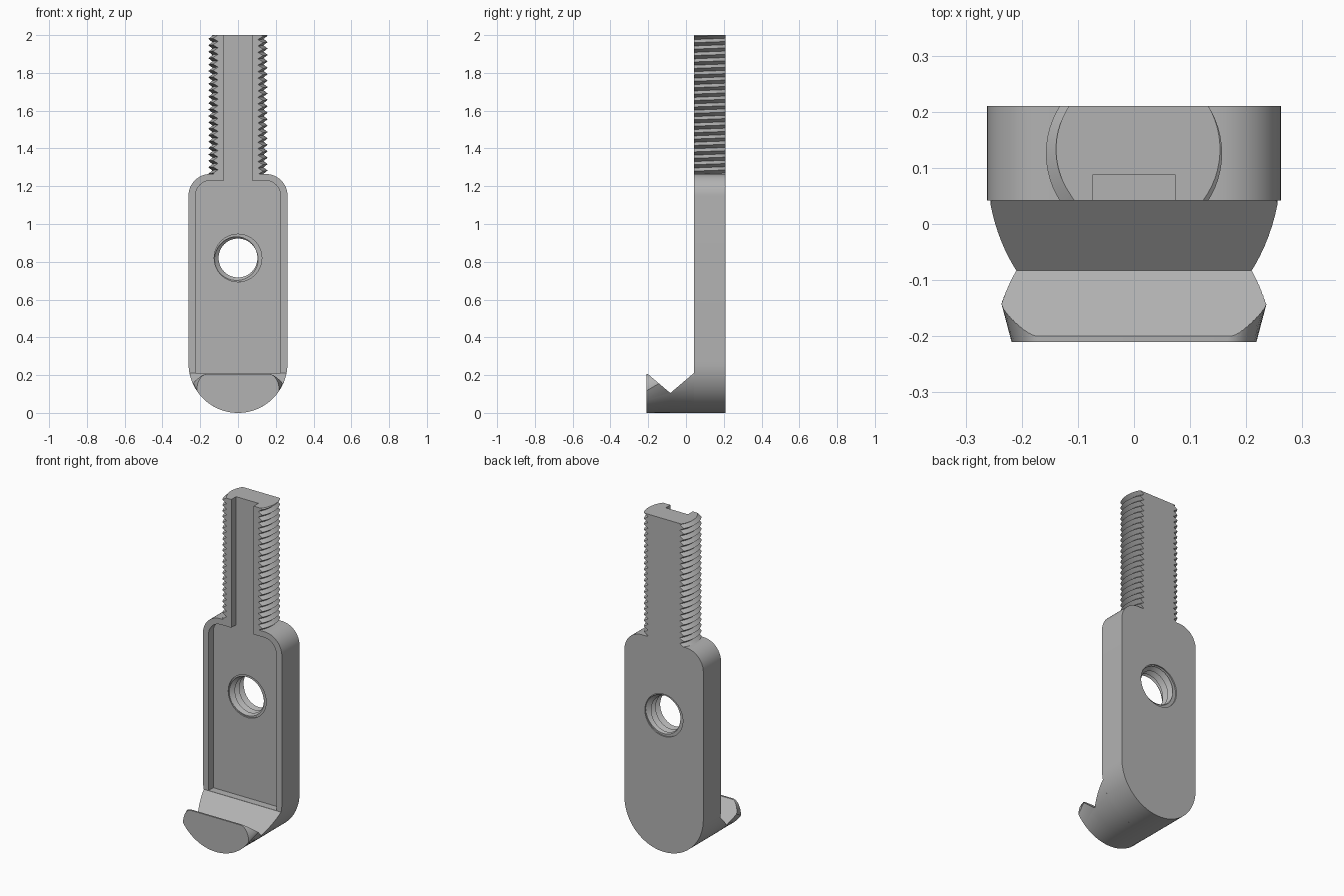
import bpy, bmesh, math
from mathutils import Matrix, Vector

if "Cube" in bpy.data.objects:
    bpy.data.objects.remove(bpy.data.objects["Cube"])

FRONT, BACK, FLOOR = 0.042, 0.21, 0.087   # plate front, plate back, pocket floor
R = 0.262                                 # half width and bottom radius
HOLE_Z = 0.82

steel = bpy.data.materials.new("grey_steel")
steel.use_nodes = True
GREY = (0.45, 0.45, 0.45, 1)
steel.diffuse_color = GREY
steel.node_tree.nodes["Principled BSDF"].inputs["Base Color"].default_value = GREY


def finish(bm, name):
    bmesh.ops.recalc_face_normals(bm, faces=bm.faces)
    mesh = bpy.data.meshes.new(name)
    bm.to_mesh(mesh)
    bm.free()
    mesh.materials.append(steel)
    ob = bpy.data.objects.new(name, mesh)
    bpy.context.collection.objects.link(ob)
    return ob


def loft(name, rings):
    """Closed solid through rings of equal point count."""
    bm = bmesh.new()
    loops = [[bm.verts.new(p) for p in ring] for ring in rings]
    n = len(loops[0])
    for a, b in zip(loops, loops[1:]):
        for i in range(n):
            j = (i + 1) % n
            bm.faces.new((a[i], a[j], b[j], b[i]))
    bm.faces.new(loops[0])
    bm.faces.new(loops[-1])
    return finish(bm, name)


def at_y(outline, y):
    return [(x, y, z) for x, z in outline]


def box(name, lo, hi):
    corners = [(lo[0], lo[2]), (hi[0], lo[2]), (hi[0], hi[2]), (lo[0], hi[2])]
    return loft(name, [at_y(corners, lo[1]), at_y(corners, hi[1])])


def arc(cx, cz, rx, rz, a0, a1, n=12):
    angles = [math.radians(a0 + (a1 - a0) * i / n) for i in range(n + 1)]
    return [(cx + rx * math.cos(a), cz + rz * math.sin(a)) for a in angles]


def thread(name, root, crest, pitch, length, n=64):
    """Solid V-thread rod along z, rows following the helix."""
    bm = bmesh.new()
    rows = 2 * int(length / pitch)
    grid = []
    for k in range(rows + 3):
        r = crest if k % 2 else root
        grid.append([bm.verts.new((r * math.cos(t), r * math.sin(t), (k / 2 + t / math.tau) * pitch))
                     for t in (math.tau * i / n for i in range(n))])
    for k in range(rows):
        for i in range(n):
            up, j = (0, i + 1) if i < n - 1 else (2, 0)
            bm.faces.new((grid[k][i], grid[k + up][j], grid[k + 1 + up][j], grid[k + 1][i]))
    # close both ends with fans
    bmesh.ops.delete(bm, geom=[v for v in bm.verts if not v.link_faces], context="VERTS")
    rim = [e for e in bm.edges if e.is_boundary]
    middle = length / 2
    for sign in (-1, 1):
        edges = [e for e in rim if (e.verts[0].co.z - middle) * sign > 0]
        tip = bm.verts.new((0, 0, max(e.verts[0].co.z * sign for e in edges) * sign))
        for e in edges:
            bm.faces.new((e.verts[0], e.verts[1], tip))
    return finish(bm, name)


def combine(ob, tool, operation):
    mod = ob.modifiers.new(operation.lower(), "BOOLEAN")
    mod.operation, mod.object, mod.solver = operation, tool, "EXACT"
    bpy.context.view_layer.objects.active = ob
    bpy.ops.object.modifier_apply(modifier=mod.name)
    bpy.data.objects.remove(tool)


def hole_bore(y0, y1):
    ring = arc(0, HOLE_Z, 0.126, 0.126, 0, 360, 64)[:-1]
    return loft("hole_bore", [at_y(ring, y0), at_y(ring, y1)])


# plate with rounded top corners and a round bottom
c, top = 0.115, 1.265
outline = (arc(0, R, R, R, 180, 360, 48) + arc(R - c, top - c, c, c, 0, 90)
           + arc(c - R, top - c, c, c, 90, 180))
plate = loft("plate", [at_y(outline, FRONT), at_y(outline, BACK)])

# front pocket
w, c, top = 0.225, 0.08, 1.23
pocket = ([(-w, 0.212), (w, 0.212)] + arc(w - c, top - c, c, c, 0, 90)
          + arc(c - w, top - c, c, c, 90, 180))
combine(plate, loft("pocket", [at_y(pocket, -0.1), at_y(pocket, FLOOR)]), "DIFFERENCE")
combine(plate, box("slot_lower", (-0.074, -0.1, 1.2), (0.074, FLOOR, 1.4)), "DIFFERENCE")

# threaded hole with a plain mouth on either side
tap = thread("tap", 0.103, 0.127, 0.042, 0.4)
tap.data.transform(Matrix.Translation((0, 0.35, HOLE_Z)) @ Matrix.Rotation(math.pi / 2, 4, "X"))
combine(plate, tap, "DIFFERENCE")
combine(plate, hole_bore(0.0, FLOOR + 0.008), "DIFFERENCE")
combine(plate, hole_bore(BACK - 0.008, 0.3), "DIFFERENCE")

# threaded shaft with flattened front and back, and the slot running up it
shaft = thread("threaded_shaft", 0.135, 0.157, 0.034, 1.0)
shaft.data.transform(Matrix.Translation((0, (FRONT + BACK) / 2, 1.13)))
combine(shaft, box("shaft_limits", (-0.3, FRONT, 1.265), (0.3, BACK, 2.0)), "INTERSECT")
combine(shaft, box("slot_upper", (-0.074, -0.1, 1.2), (0.074, FLOOR, 2.1)), "DIFFERENCE")


# hook at the foot, its tip tapering at the upper corners
def hook_ring(y, shoulder, flat, top):
    x = math.sqrt(R * R - (R - shoulder) ** 2)
    a = math.degrees(math.asin((R - shoulder) / R))
    right = arc(flat, shoulder, x - flat, top - shoulder, 0, 90)
    left = arc(-flat, shoulder, x - flat, top - shoulder, 90, 180)
    return at_y(arc(0, R, R, R, 180 + a, 360 - a, 48) + right[1:] + left[:-1], y)


hook = loft("hook", [hook_ring(-0.21, 0.117, 0.165, 0.205),
                     hook_ring(-0.083, 0.19, 0.165, 0.207),
                     hook_ring(FRONT, 0.205, 0.25, 0.212)])
notch = [(FRONT + 0.02, 0.228), (-0.083, 0.105), (-0.2, 0.204), (-0.2, 0.5), (FRONT + 0.02, 0.5)]
combine(hook, loft("notch", [[(x, y, z) for y, z in notch] for x in (-0.4, 0.4)]), "DIFFERENCE")

# smooth the curved walls and keep the edges crisp
for ob in (plate, shaft, hook):
    bpy.ops.object.select_all(action="DESELECT")
    ob.select_set(True)
    bpy.context.view_layer.objects.active = ob
    bpy.ops.object.shade_smooth_by_angle(angle=math.radians(25))
